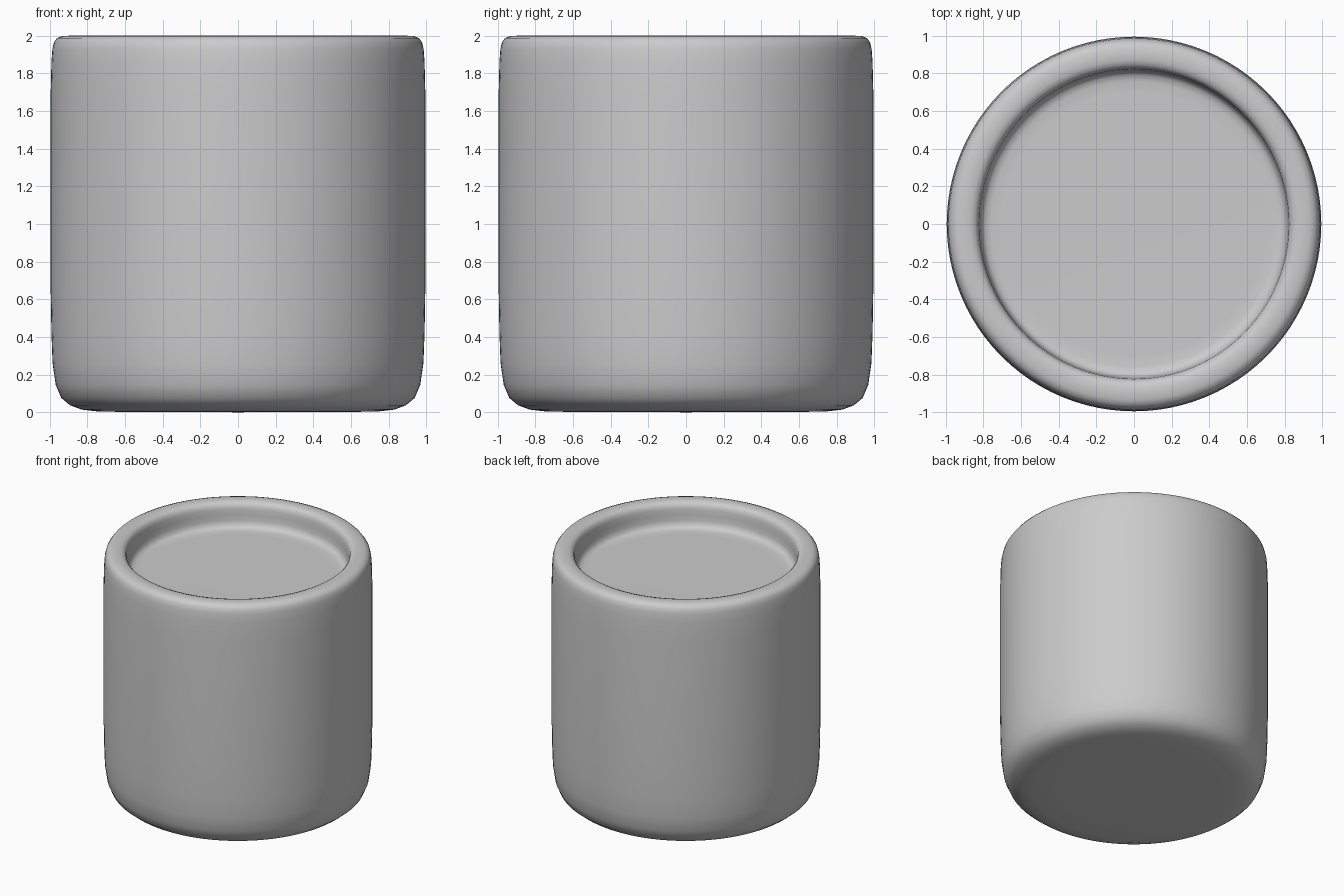
import bpy, bmesh, math

if "Cube" in bpy.data.objects:
    bpy.data.objects.remove(bpy.data.objects["Cube"])

SEGMENTS = 96

# Half section of the pot: underside, rounded base, wall, rim, shallow recess
PROFILE = [
    (0, 0), (0.58, 0.001), (0.75, 0.005), (0.83, 0.014), (0.892, 0.037),
    (0.938, 0.075), (0.968, 0.145), (0.985, 0.26), (0.991, 0.42), (0.995, 0.65),
    (0.995, 1.7), (0.991, 1.86), (0.986, 1.93), (0.978, 1.965), (0.962, 1.987),
    (0.935, 1.998), (0.90, 2.0),
    (0.87, 1.999), (0.845, 1.99), (0.83, 1.973), (0.823, 1.945),
    (0.82, 1.90), (0.817, 1.855), (0.808, 1.825), (0.79, 1.808),
    (0.76, 1.801), (0.70, 1.80), (0, 1.80),
]


def lathe(name, profile, segments):
    bm = bmesh.new()
    verts = [bm.verts.new((r, 0, z)) for r, z in profile]
    edges = [bm.edges.new(pair) for pair in zip(verts, verts[1:])]
    bmesh.ops.spin(bm, geom=verts + edges, cent=(0, 0, 0), axis=(0, 0, 1),
                   angle=2 * math.pi, steps=segments, use_merge=False)
    bmesh.ops.remove_doubles(bm, verts=bm.verts, dist=1e-4)
    bmesh.ops.recalc_face_normals(bm, faces=bm.faces)
    mesh = bpy.data.meshes.new(name)
    bm.to_mesh(mesh)
    bm.free()
    obj = bpy.data.objects.new(name, mesh)
    bpy.context.collection.objects.link(obj)
    return obj


# Round pot with recessed top
pot = lathe("round_pot", PROFILE, SEGMENTS)
bpy.context.view_layer.objects.active = pot
pot.select_set(True)
bpy.ops.object.shade_smooth_by_angle(angle=math.radians(35))
